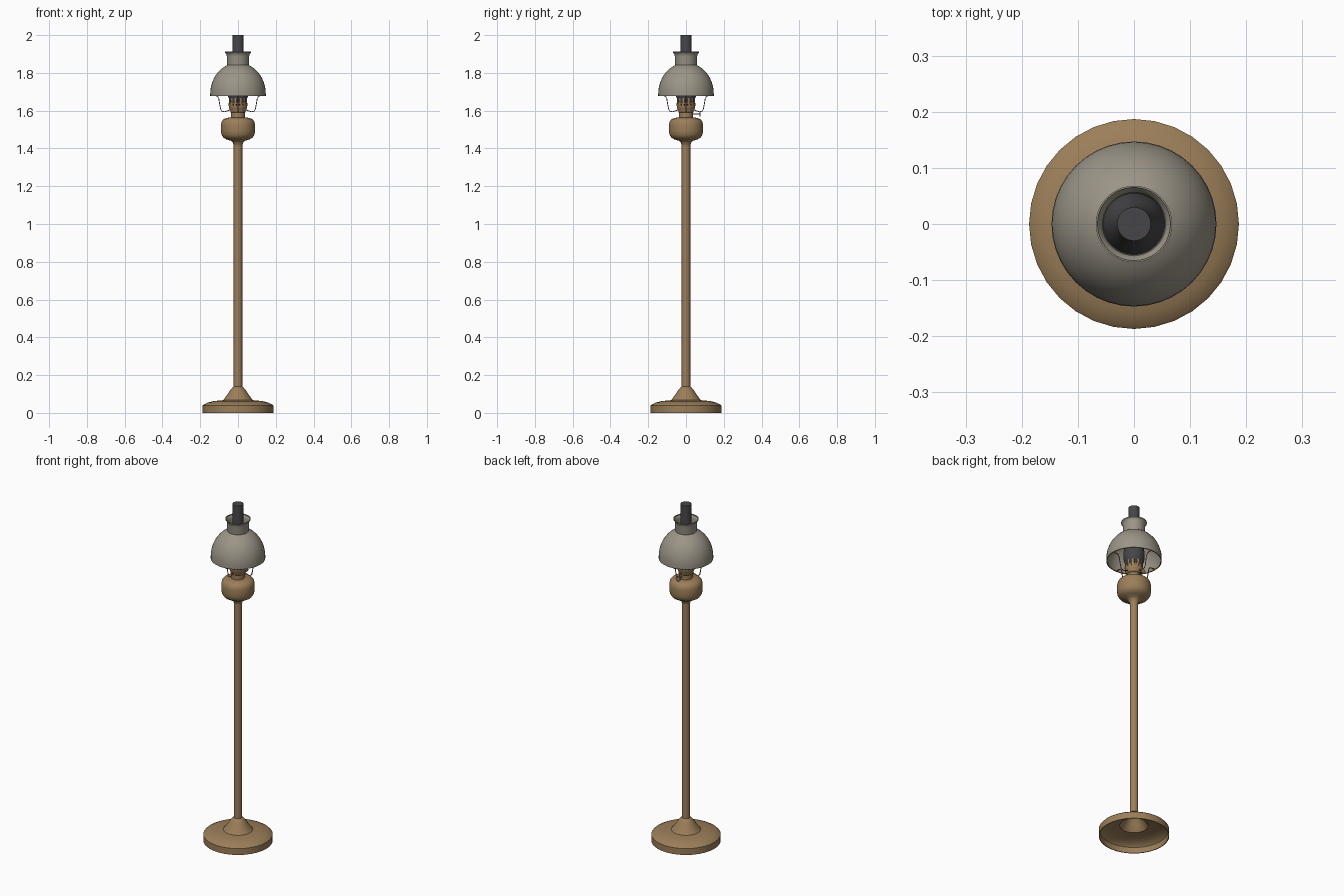
import bpy, bmesh, math
from mathutils import Vector

if "Cube" in bpy.data.objects:
    bpy.data.objects.remove(bpy.data.objects["Cube"])


def material(name, col):
    m = bpy.data.materials.new(name)
    m.diffuse_color = (*col, 1)
    m.use_nodes = True
    m.node_tree.nodes["Principled BSDF"].inputs["Base Color"].default_value = m.diffuse_color
    return m


BRASS = material("aged brass", (0.33, 0.21, 0.10))
SHADE = material("grey cream glass", (0.33, 0.30, 0.245))
GLASS = material("smoky glass", (0.062, 0.062, 0.066))
DARK = material("dark slots", (0.05, 0.035, 0.02))


def finish(ob, mat, angle=35):
    ob.data.materials.append(mat)
    bpy.ops.object.select_all(action='DESELECT')
    ob.select_set(True)
    bpy.context.view_layer.objects.active = ob
    bpy.ops.object.shade_smooth_by_angle(angle=math.radians(angle))
    return ob


def lathe(name, profile, mat, n=32, closed=False):
    """Revolve (radius, z) points around the z axis."""
    bm = bmesh.new()
    rings = []
    for r, z in profile:
        if r < 1e-6:
            rings.append([bm.verts.new((0, 0, z))])
        else:
            rings.append([bm.verts.new((r * math.cos(2 * math.pi * i / n),
                                        r * math.sin(2 * math.pi * i / n), z)) for i in range(n)])
    pairs = list(zip(rings, rings[1:]))
    if closed:
        pairs.append((rings[-1], rings[0]))
    for a, b in pairs:
        for i in range(n):
            j = (i + 1) % n
            vs = [a[i % len(a)], a[j % len(a)], b[j % len(b)], b[i % len(b)]]
            bm.faces.new(list(dict.fromkeys(vs)))
    bmesh.ops.recalc_face_normals(bm, faces=bm.faces)
    me = bpy.data.meshes.new(name)
    bm.to_mesh(me)
    bm.free()
    ob = bpy.data.objects.new(name, me)
    bpy.context.collection.objects.link(ob)
    return finish(ob, mat)


def wire(name, pts, radius, mat):
    cu = bpy.data.curves.new(name, 'CURVE')
    cu.dimensions = '3D'
    cu.bevel_depth = radius
    cu.bevel_resolution = 1
    cu.use_fill_caps = True
    sp = cu.splines.new('POLY')
    sp.points.add(len(pts) - 1)
    for p, c in zip(sp.points, pts):
        p.co = (*c, 1)
    ob = bpy.data.objects.new(name, cu)
    bpy.context.collection.objects.link(ob)
    cu.materials.append(mat)
    return ob


# hollow base: outer skin, then thin inner skin
outer = [(0.187, 0.0), (0.187, 0.038), (0.182, 0.043), (0.16, 0.055), (0.125, 0.063), (0.08, 0.067),
         (0.072, 0.075), (0.055, 0.1), (0.04, 0.122), (0.03, 0.134), (0.022, 0.139)]
inner = [(max(r - 0.004, 0.01), max(z - 0.004, 0)) for r, z in outer]
lathe("base", outer + inner[::-1], BRASS, closed=True)

# pole
lathe("pole", [(0, 0.13), (0.0225, 0.13), (0.0225, 1.43), (0, 1.43)], BRASS, 24)

# oil bowl
lathe("oil_bowl", [(0, 1.415), (0.023, 1.415), (0.027, 1.43), (0.038, 1.441), (0.06, 1.447), (0.077, 1.457),
                   (0.087, 1.472), (0.09, 1.49), (0.09, 1.525), (0.086, 1.543), (0.076, 1.555),
                   (0.058, 1.562), (0.038, 1.564), (0, 1.564)], BRASS)

# burner and gallery
lathe("burner", [(0, 1.56), (0.037, 1.56), (0.037, 1.59), (0.041, 1.594), (0.041, 1.602), (0.046, 1.61),
                 (0.049, 1.625), (0.049, 1.64), (0.044, 1.645), (0, 1.645)], BRASS, 24)

# air slots and crown prongs around the burner
def plates(name, count, radius, z, w, h, mat, thick=0.003):
    bm = bmesh.new()
    for i in range(count):
        a = 2 * math.pi * (i + 0.5) / count
        d, t = Vector((math.cos(a), math.sin(a), 0)), Vector((-math.sin(a), math.cos(a), 0))
        geo = bmesh.ops.create_cube(bm, size=1)
        for v in geo["verts"]:
            x, y, k = v.co
            v.co = d * (radius + x * thick) + t * (y * w) + Vector((0, 0, z + k * h))
    me = bpy.data.meshes.new(name)
    bm.to_mesh(me)
    bm.free()
    ob = bpy.data.objects.new(name, me)
    bpy.context.collection.objects.link(ob)
    me.materials.append(mat)


plates("air_slots", 16, 0.0485, 1.631, 0.006, 0.007, DARK)
plates("crown_prongs", 12, 0.047, 1.654, 0.011, 0.03, BRASS)

# glass chimney with bulge
lathe("chimney", [(0, 1.64), (0.042, 1.64), (0.046, 1.66), (0.053, 1.675), (0.057, 1.695), (0.057, 1.72),
                  (0.052, 1.75), (0.042, 1.78), (0.034, 1.805), (0.03, 1.83), (0.03, 2.0), (0, 2.0)], GLASS)

# shade: dome, collar and flared lip, given a thin wall
dome = [(0.147, 1.678), (0.147, 1.69)]
for i in range(1, 10):
    a = math.radians(67 * i / 9)
    dome.append((0.147 * math.cos(a), 1.69 + 0.164 * math.sin(a)))
dome += [(0.059, 1.848), (0.059, 1.888), (0.062, 1.9), (0.068, 1.907), (0.068, 1.912)]
wall = [(r - 0.003, z - (0.003 if 1.69 < z < 1.845 else 0)) for r, z in dome]
lathe("shade", dome + wall[::-1], SHADE, 40, closed=True)

# four bent wire arms holding the shade, with an inward hook on top
arm = [(0.04, 1.606), (0.055, 1.599), (0.072, 1.594), (0.084, 1.597), (0.091, 1.606), (0.096, 1.63),
       (0.101, 1.66), (0.107, 1.675), (0.118, 1.679), (0.145, 1.68)]
for k in range(4):
    c, s = math.cos(k * math.pi / 2), math.sin(k * math.pi / 2)
    wire(f"shade_arm_{k + 1}", [(r * c, r * s, z) for r, z in arm], 0.0025, BRASS)
lathe("shade_ring", [(0.147, 1.677), (0.147, 1.683), (0.142, 1.683), (0.142, 1.677)], BRASS, 40, closed=True)

# wick key: stem and knob at the back
wire("wick_stem", [(0, 0.03, 1.582), (0, 0.072, 1.582)], 0.0028, BRASS)
bpy.ops.mesh.primitive_cylinder_add(vertices=20, radius=0.014, depth=0.006, location=(0, 0.074, 1.582),
                                    rotation=(math.pi / 2, 0, 0))
knob = bpy.context.object
knob.name = "wick_knob"
finish(knob, BRASS)
